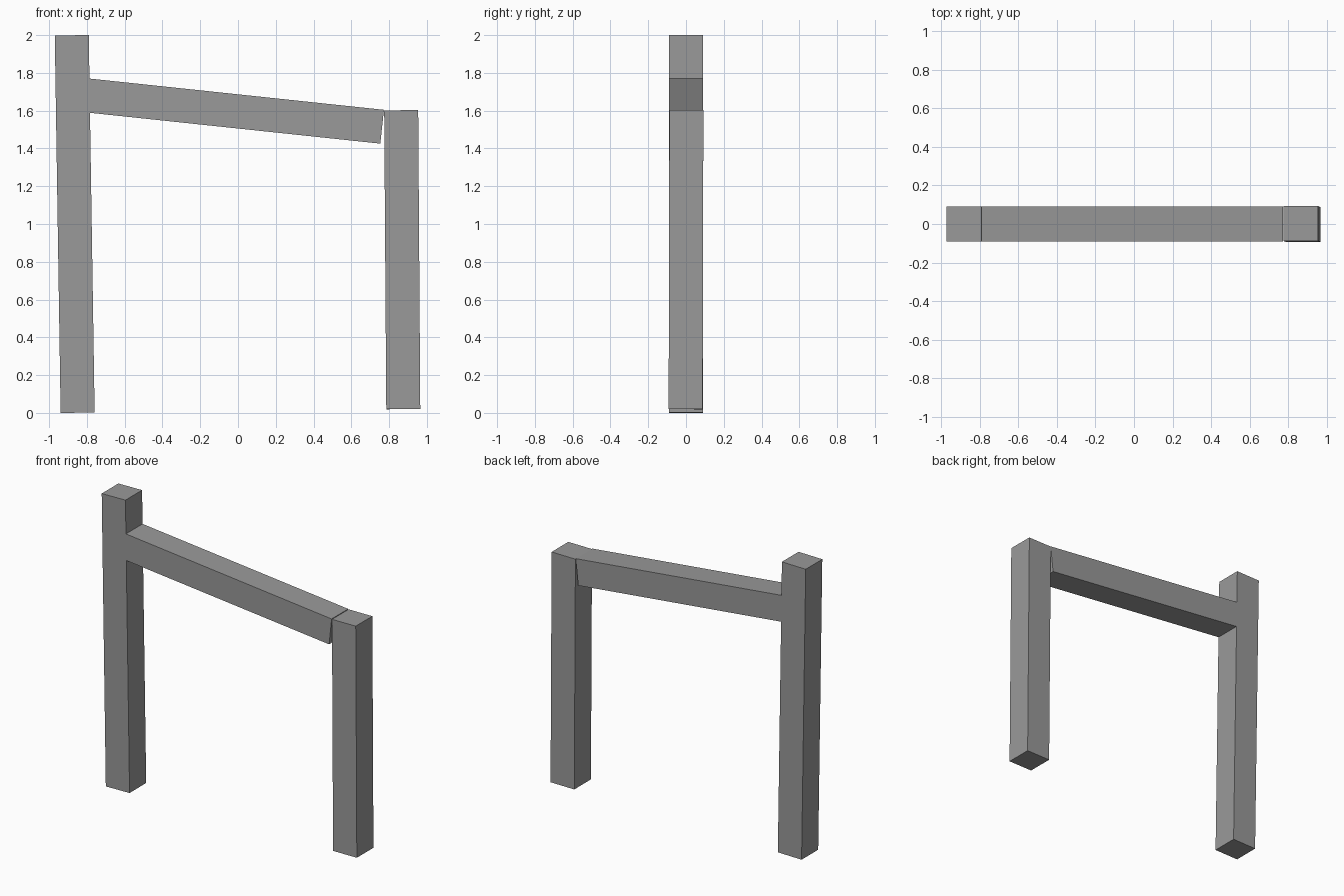
import bpy
from mathutils import Vector

cube = bpy.data.objects.get("Cube")
if cube:
    bpy.data.objects.remove(cube, do_unlink=True)

WIDTH = 0.18

grey = bpy.data.materials.new("plain grey")
grey.use_nodes = True
colour = (0.32, 0.32, 0.32, 1)
grey.diffuse_color = colour
grey.node_tree.nodes["Principled BSDF"].inputs["Base Color"].default_value = colour


def timber(name, start, end):
    """Square timber whose end faces are centred on start and end."""
    start, end = Vector(start), Vector(end)
    axis = end - start
    side = Vector((0, 1, 0))
    side = (side - axis * side.dot(axis) / axis.length_squared).normalized()
    across = side.cross(axis).normalized()
    h = WIDTH / 2
    ring = [across * -h - side * h, across * h - side * h,
            across * h + side * h, across * -h + side * h]
    verts = [p + r for p in (start, end) for r in ring]
    sides = [(i, (i + 1) % 4, (i + 1) % 4 + 4, i + 4) for i in range(4)]
    mesh = bpy.data.meshes.new(name)
    mesh.from_pydata(verts, [], [(3, 2, 1, 0), (4, 5, 6, 7)] + sides)
    mesh.materials.append(grey)
    obj = bpy.data.objects.new(name, mesh)
    bpy.context.collection.objects.link(obj)
    return obj


# Slightly leaning posts
timber("tall_post", (-0.849, 0, 0.001), (-0.88, 0, 1.999))
timber("short_post", (0.875, -0.002, 0.02), (0.864, 0.002, 1.602))

# Sloping beam, its upper end let into the tall post
timber("sloping_beam", (-0.82, 0, 1.683), (0.763, 0, 1.515))
